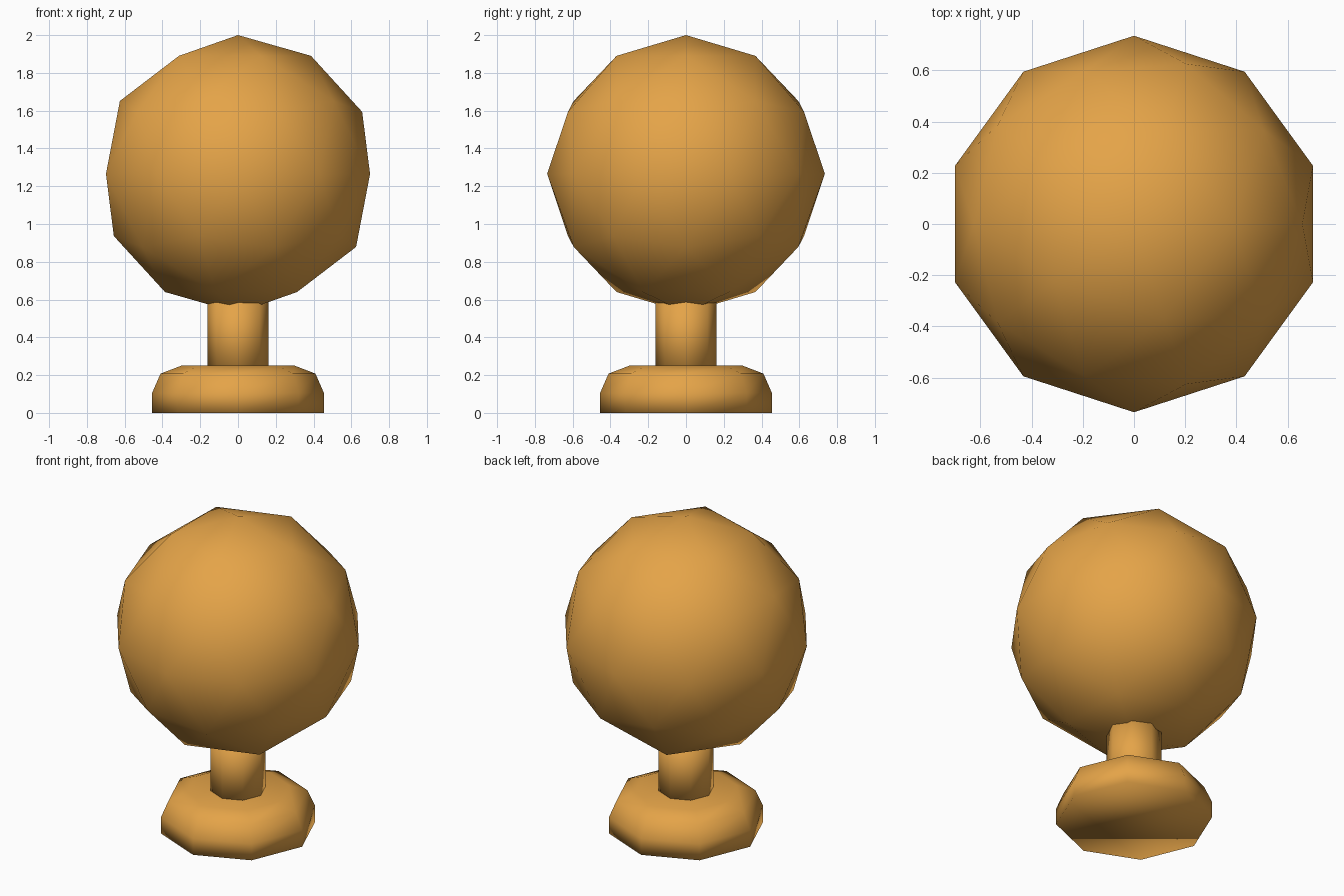
import bpy
import bmesh
from math import cos, sin, tau

if "Cube" in bpy.data.objects:
    bpy.data.objects.remove(bpy.data.objects["Cube"])

SIDES = 8

amber = bpy.data.materials.new("amber")
amber.diffuse_color = (0.78, 0.37, 0.065, 1.0)
amber.use_nodes = True
amber.node_tree.nodes["Principled BSDF"].inputs["Base Color"].default_value = amber.diffuse_color


def finish(bm, name):
    """Turn a bmesh into a smooth-shaded object."""
    for f in bm.faces:
        f.smooth = True
    mesh = bpy.data.meshes.new(name)
    bm.to_mesh(mesh)
    bm.free()
    mesh.materials.append(amber)
    obj = bpy.data.objects.new(name, mesh)
    bpy.context.collection.objects.link(obj)
    return obj


def lathe(name, profile):
    """Closed eight-sided solid from (radius, z) pairs, bottom to top."""
    bm = bmesh.new()
    rings = [[bm.verts.new((r * cos(tau * i / SIDES), r * sin(tau * i / SIDES), z))
              for i in range(SIDES)] for r, z in profile]
    for low, high in zip(rings, rings[1:]):
        for i in range(SIDES):
            j = (i + 1) % SIDES
            bm.faces.new((low[i], low[j], high[j], high[i]))
    bm.faces.new(rings[0][::-1])
    bm.faces.new(rings[-1])
    return finish(bm, name)


# Foot with a rounded upper rim
lathe("base", [(0.455, 0.0), (0.455, 0.105), (0.41, 0.208), (0.30, 0.25)])

# Short stem running into the ball
lathe("stem", [(0.161, 0.20), (0.161, 0.62)])

# Faceted ball
bm = bmesh.new()
bmesh.ops.create_icosphere(bm, subdivisions=2, radius=0.735)
bmesh.ops.translate(bm, verts=bm.verts, vec=(0, 0, 1.265))
finish(bm, "ball")
